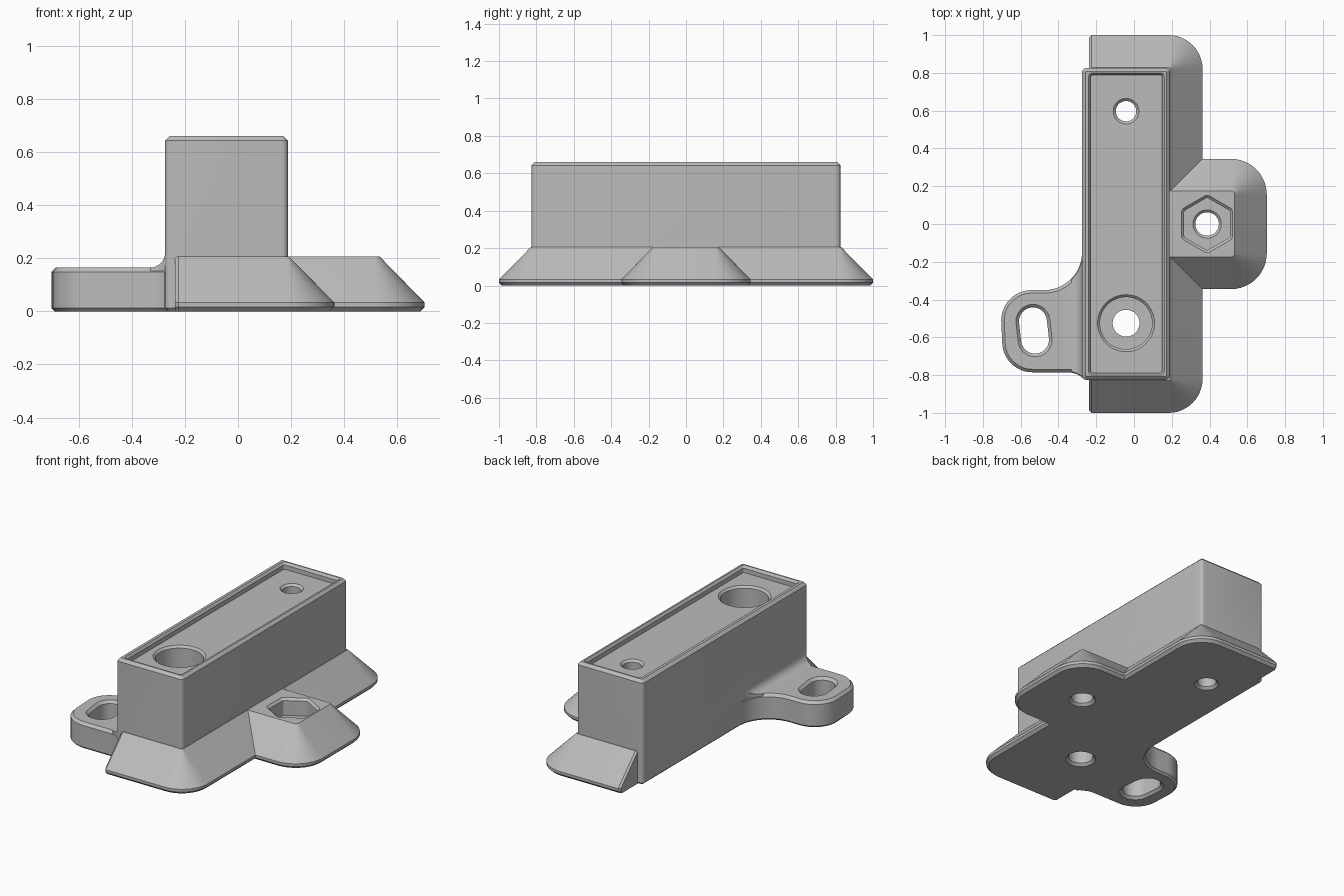
import bpy, bmesh
from math import sin, cos, radians, pi
from mathutils import Vector

if "Cube" in bpy.data.objects:
    bpy.data.objects.remove(bpy.data.objects["Cube"])

grey = bpy.data.materials.new("plain grey")
grey.use_nodes = True
grey.diffuse_color = (0.5, 0.5, 0.5, 1)
grey.node_tree.nodes["Principled BSDF"].inputs["Base Color"].default_value = grey.diffuse_color


def arc(cx, cy, r, a0, a1, n=12):
    return [(cx + r * cos(radians(a0 + (a1 - a0) * i / n)),
             cy + r * sin(radians(a0 + (a1 - a0) * i / n))) for i in range(n + 1)]


def circle(cx, cy, r, n=48):
    return [(cx + r * cos(2 * pi * i / n), cy + r * sin(2 * pi * i / n)) for i in range(n)]


def round_rect(x0, x1, y0, y1, r):
    return (arc(x1 - r, y1 - r, r, 0, 90, 5) + arc(x0 + r, y1 - r, r, 90, 180, 5)
            + arc(x0 + r, y0 + r, r, 180, 270, 5) + arc(x1 - r, y0 + r, r, 270, 360, 5))


def inset(pts, d):
    """Move a counter-clockwise outline inwards by d."""
    out = []
    for i, p in enumerate(pts):
        a, b, c = Vector(pts[i - 1]), Vector(p), Vector(pts[(i + 1) % len(pts)])
        n1, n2 = [Vector((-e.y, e.x)).normalized() for e in (b - a, c - b)]
        out.append(tuple(b + (n1 + n2) * d / (1 + n1.dot(n2))))
    return out


def loft(name, rings):
    """Closed solid through a list of 3D rings with equal point counts."""
    bm = bmesh.new()
    loops = [[bm.verts.new(p) for p in ring] for ring in rings]
    n = len(loops[0])
    for low, high in zip(loops, loops[1:]):
        for i in range(n):
            j = (i + 1) % n
            bm.faces.new((low[i], low[j], high[j], high[i]))
    bm.faces.new(loops[0][::-1])
    bm.faces.new(loops[-1])
    bmesh.ops.recalc_face_normals(bm, faces=bm.faces)
    mesh = bpy.data.meshes.new(name)
    bm.to_mesh(mesh)
    bm.free()
    mesh.materials.append(grey)
    ob = bpy.data.objects.new(name, mesh)
    bpy.context.collection.objects.link(ob)
    return ob


def stack(name, levels):
    """Loft of (outline, height) pairs."""
    return loft(name, [[(x, y, z) for x, y in pts] for pts, z in levels])


def combine(target, tool, operation):
    mod = target.modifiers.new(operation, "BOOLEAN")
    mod.operation, mod.object, mod.solver = operation, tool, "EXACT"
    bpy.context.view_layer.objects.active = target
    bpy.ops.object.modifier_apply(modifier=mod.name)
    bpy.data.objects.remove(tool)


# Tall block with chamfered top and bottom
block = round_rect(-0.275, 0.188, -0.825, 0.825, 0.022)
body = stack("mounting_block", [(inset(block, 0.012), 0), (block, 0.012),
                                (block, 0.643), (inset(block, 0.017), 0.66)])


# Sloped skirts: fan corners on the left side, flat face on the other
def skirt(name, x0, x1, y, radii):
    levels = []
    for r, z in zip(radii, (0, 0.016, 0.033, 0.207)):
        e, k = y + r, 0.012
        pts = [(x0 + k, -e)] + arc(x1, -y, r, -90, 0) + arc(x1, y, r, 0, 90)
        pts += [(x0 + k, e), (x0, e - k), (x0, k - e)]
        levels.append((pts, z))
    return stack(name, levels)


combine(body, skirt("base_skirt", -0.237, 0.183, 0.82, (0.164, 0.18, 0.18, 0.008)), "UNION")
combine(body, skirt("nut_pad", 0, 0.513, 0.155, (0.174, 0.19, 0.19, 0.02)), "UNION")

# Slotted ear with a sweeping neck, its root buried in the block
ear = ([(-0.2, -0.8), (-0.2, -0.12)]
       + arc(-0.475, -0.15, 0.2, -5, -90) + arc(-0.543, -0.51, 0.16, 90, 180)
       + arc(-0.538, -0.625, 0.16, 180, 270)
       + arc(-0.35, -0.9, 0.115, 90, 50, 5))
combine(body, stack("slotted_ear", [(inset(ear, 0.012), 0), (ear, 0.012),
                                    (ear, 0.148), (inset(ear, 0.016), 0.165)]), "UNION")

# Fillet between ear and block, trimmed to the ear outline
curve = arc(-0.33, 0.22, 0.055, 270, 360, 8) + [(-0.22, 0.22), (-0.22, 0.1), (-0.33, 0.1)]
fillet = loft("ear_fillet", [[(x, y, z) for x, z in curve] for y in (-0.9, -0.1)])
trim = inset(ear, 0.004)
combine(fillet, stack("fillet_trim", [(trim, 0.05), (trim, 0.4)]), "INTERSECT")
combine(body, fillet, "UNION")

# Shallow tray in the top
tray = round_rect(-0.241, 0.161, -0.8, 0.8, 0.02)
floor = 0.618
combine(body, stack("tray_cutter", [(inset(tray, 0.012), floor), (inset(tray, 0.012), 0.645),
                                    (tray, 0.661), (tray, 0.8)]), "DIFFERENCE")


# Round holes, given as (radius, height) steps, each chamfered underneath
def bore(x, y, steps):
    r = steps[0][0]
    steps = [(r + 0.015, -0.1), (r + 0.015, 0), (r, 0.015)] + steps[1:]
    combine(body, stack("bore_cutter", [(circle(x, y, s), z) for s, z in steps]), "DIFFERENCE")


bore(-0.042, 0.597, [(0.054, 0), (0.054, floor - 0.013), (0.068, floor), (0.068, 0.8)])
bore(-0.042, -0.525, [(0.071, 0), (0.071, 0.15), (0.138, 0.15),
                      (0.138, floor - 0.013), (0.151, floor), (0.151, 0.8)])

# Hexagonal nut pocket with rounded corners, and its screw hole
px, pocket = 0.387, 0.1
hexagon = []
for corner in range(30, 390, 60):
    cx, cy = px + 0.127 * cos(radians(corner)), 0.127 * sin(radians(corner))
    hexagon += arc(cx, cy, 0.025, corner - 30, corner + 30, 4)
inner = inset(hexagon, 0.014)
combine(body, stack("nut_cutter", [(inner, pocket), (inner, 0.193), (hexagon, 0.207),
                                   (hexagon, 0.3)]), "DIFFERENCE")
bore(px, 0, [(0.062, 0), (0.062, pocket - 0.012), (0.075, pocket), (0.075, 0.18)])

# Slot in the ear, chamfered on both sides
slot = arc(-0.535, -0.515, 0.09, 5, 185) + arc(-0.524, -0.613, 0.09, 185, 365)
neck = inset(slot, 0.016)
combine(body, stack("slot_cutter", [(slot, -0.1), (slot, 0), (neck, 0.015), (neck, 0.149),
                                    (slot, 0.165), (slot, 0.3)]), "DIFFERENCE")

# Smooth the curved walls, keep machined edges crisp
bpy.ops.object.select_all(action="DESELECT")
body.select_set(True)
bpy.context.view_layer.objects.active = body
bpy.ops.object.shade_smooth_by_angle(angle=radians(25))
